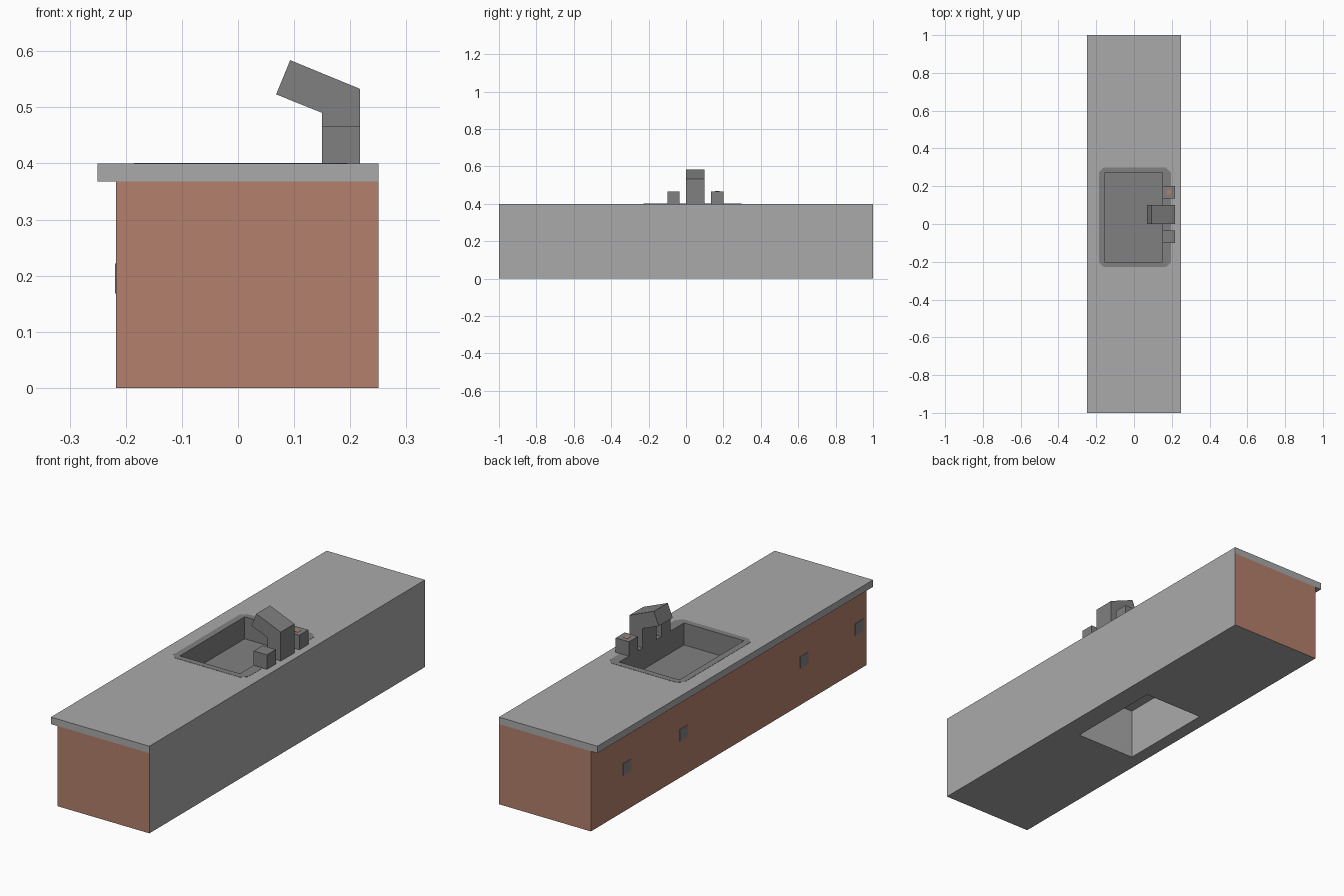
import bpy, bmesh

if "Cube" in bpy.data.objects:
    bpy.data.objects.remove(bpy.data.objects["Cube"])

def mat(name, c):
    m = bpy.data.materials.new(name)
    m.diffuse_color = (*c, 1)
    m.use_nodes = True
    m.node_tree.nodes["Principled BSDF"].inputs["Base Color"].default_value = m.diffuse_color
    return m

LIGHT = mat("light_grey", (0.40, 0.40, 0.40))
DARK = mat("dark_grey", (0.216, 0.216, 0.216))
BROWN = mat("brown", (0.456, 0.216, 0.150))

def prism(name, pts, axis, lo, hi, mats):
    """Extrude a closed 2D profile along y (points x,z) or z (points x,y)."""
    put = (lambda p, t: (p[0], t, p[1])) if axis == 'y' else (lambda p, t: (p[0], p[1], t))
    bm = bmesh.new()
    f = bm.faces.new([bm.verts.new(put(p, lo)) for p in pts])
    r = bmesh.ops.extrude_face_region(bm, geom=[f])
    a, b = put((0, 0), lo), put((0, 0), hi)
    bmesh.ops.translate(bm, verts=[v for v in r['geom'] if isinstance(v, bmesh.types.BMVert)],
                        vec=[q - p for p, q in zip(a, b)])
    bmesh.ops.recalc_face_normals(bm, faces=bm.faces)
    me = bpy.data.meshes.new(name)
    bm.to_mesh(me)
    bm.free()
    for m in mats:
        me.materials.append(m)
    ob = bpy.data.objects.new(name, me)
    bpy.context.collection.objects.link(ob)
    return ob

def box(name, x0, x1, y0, y1, z0, z1, *mats):
    return prism(name, [(x0, y0), (x1, y0), (x1, y1), (x0, y1)], 'z', z0, z1, mats)

def cut(ob, cutters):
    for c in cutters:
        m = ob.modifiers.new("cut", 'BOOLEAN')
        m.operation, m.solver, m.object = 'DIFFERENCE', 'EXACT', c
    bpy.context.view_layer.update()
    dg = bpy.context.evaluated_depsgraph_get()
    me = bpy.data.meshes.new_from_object(ob.evaluated_get(dg))
    ob.modifiers.clear()
    ob.data = me

TOP, UNDER, FRONT = 0.40, 0.368, -0.217
SX0, SX1, SY0, SY1 = -0.155, 0.15, -0.20, 0.27
FLOOR, BASE = 0.30, 0.236

# Hidden cutters: basin from above, hollow from below
basin_cut = box("basin_cutter", SX0, SX1, SY0, SY1, FLOOR, 0.5)
hollow_cut = box("hollow_cutter", SX0, SX1, SY0, SY1, -0.1, BASE)

# Cabinet with its basin; brown ends and front, grey back and underside
cabinet = box("cabinet", FRONT, 0.25, -1, 1, 0, UNDER, LIGHT, DARK, BROWN)
worktop = box("worktop", -0.25, 0.25, -1, 1, UNDER, TOP, LIGHT, DARK)
cut(cabinet, [basin_cut, hollow_cut])
cut(worktop, [basin_cut])
for ob in (cabinet, worktop):
    for p in ob.data.polygons:
        c, n = p.center, p.normal
        inside = SX0 - .01 < c.x < SX1 + .01 and SY0 - .01 < c.y < SY1 + .01
        p.material_index = 0
        if inside and FLOOR - .01 < c.z < TOP - .001 and n.z > -0.5:
            p.material_index = 1
        elif ob is cabinet and (abs(c.y) > 0.99 or c.x < FRONT + 0.001):
            p.material_index = 2

# Thin sink rim with clipped corners
x0, x1, y0, y1, k = -0.185, 0.195, -0.228, 0.298, 0.025
rim = prism("sink_rim", [(x0 + k, y0), (x1 - k, y0), (x1, y0 + k), (x1, y1 - k),
                         (x1 - k, y1), (x0 + k, y1), (x0, y1 - k), (x0, y0 + k)],
            'z', TOP - 0.001, TOP + 0.001, [DARK])
cut(rim, [basin_cut])
for c in (basin_cut, hollow_cut):
    bpy.data.objects.remove(c)

# Tap with bent spout, and two square handles
prism("tap", [(0.15, TOP), (0.217, TOP), (0.217, 0.533), (0.093, 0.584),
              (0.068, 0.523), (0.15, 0.49)], 'y', 0, 0.1, [DARK])
for side, y in (("right", -0.1), ("left", 0.135)):
    box("tap_handle_" + side, 0.15, 0.217, y, y + 0.065, TOP, 0.467, DARK)
box("hot_mark", 0.172, 0.195, 0.155, 0.18, 0.466, 0.468, BROWN)

# Flat door pulls on the cabinet front
for i, y in enumerate((0.737, 0.328, -0.547, -0.947)):
    box(f"door_pull_{i}", FRONT - 0.002, FRONT + 0.001, y - 0.029, y + 0.029, 0.168, 0.222, DARK)
